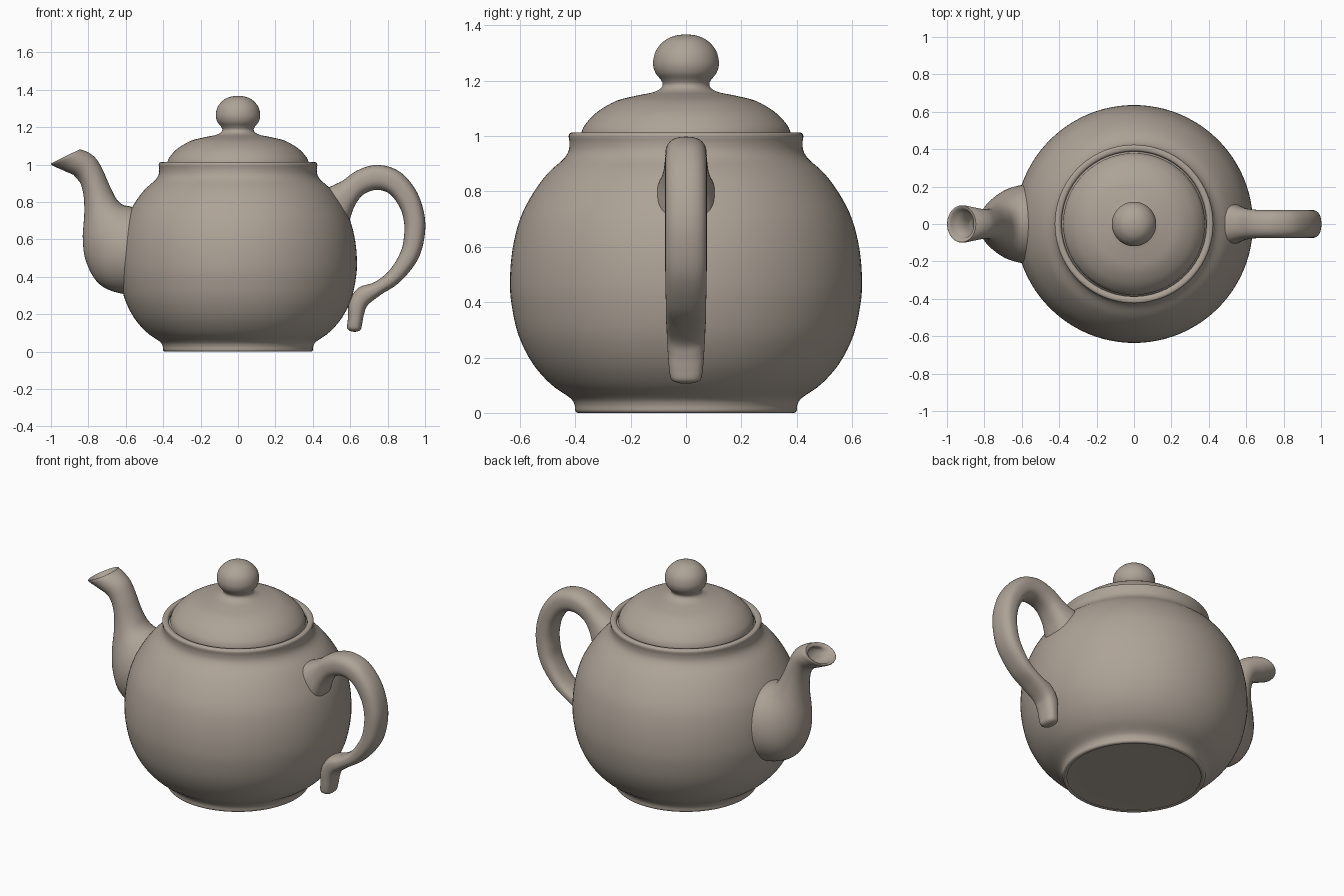
import bpy, math
from mathutils import Vector

cube = bpy.data.objects.get("Cube")
if cube:
    bpy.data.objects.remove(cube)

clay = bpy.data.materials.new("warm_grey_clay")
clay.use_nodes = True
colour = (0.42, 0.365, 0.31, 1)
clay.diffuse_color = colour
clay.node_tree.nodes["Principled BSDF"].inputs["Base Color"].default_value = colour


def smooth_rows(rows, steps):
    """Catmull-Rom through rows of numbers."""
    rows = [Vector(r) for r in rows]
    out = []
    for i in range(len(rows) - 1):
        a, b, c, d = (rows[min(max(i + k, 0), len(rows) - 1)] for k in (-1, 0, 1, 2))
        for s in range(steps):
            t = s / steps
            out.append(0.5 * (2 * b + (c - a) * t + (2 * a - 5 * b + 4 * c - d) * t ** 2
                              + (3 * b - a - 3 * c + d) * t ** 3))
    return out + [rows[-1]]


def skin(name, rings):
    """Join rings of points into a closed, smooth surface."""
    n = len(rings[0])
    verts = [p for ring in rings for p in ring]
    faces = [(i * n + j, i * n + (j + 1) % n, (i + 1) * n + (j + 1) % n, (i + 1) * n + j)
             for i in range(len(rings) - 1) for j in range(n)]
    faces += [tuple(reversed(range(n))), tuple(range(len(verts) - n, len(verts)))]
    mesh = bpy.data.meshes.new(name)
    mesh.from_pydata(verts, [], faces)
    mesh.materials.append(clay)
    obj = bpy.data.objects.new(name, mesh)
    bpy.context.collection.objects.link(obj)
    bpy.ops.object.select_all(action="DESELECT")
    bpy.context.view_layer.objects.active = obj
    obj.select_set(True)
    bpy.ops.object.mode_set(mode="EDIT")
    bpy.ops.mesh.select_all(action="SELECT")
    bpy.ops.mesh.normals_make_consistent(inside=False)
    bpy.ops.object.mode_set(mode="OBJECT")
    bpy.ops.object.shade_smooth_by_angle(angle=math.radians(50))
    return obj


def lathe(name, profile, sides=96):
    rings = []
    for r, z in smooth_rows(profile, 4):
        r = max(r, 0.001)
        rings.append([(r * math.cos(a), r * math.sin(a), z)
                      for a in (2 * math.pi * j / sides for j in range(sides))])
    return skin(name, rings)


def loft(name, sections, power=1.0, sides=40):
    """Each section: outer x, z, inner x, z and half width in y."""
    def soft(v):
        return math.copysign(abs(v) ** power, v)
    rings = []
    for ox, oz, ix, iz, w in smooth_rows(sections, 6):
        ring = []
        for j in range(sides):
            a = 2 * math.pi * j / sides
            c, s = soft(math.cos(a)), soft(math.sin(a))
            ring.append(((ox + ix) / 2 + c * (ox - ix) / 2, w * s,
                         (oz + iz) / 2 + c * (oz - iz) / 2))
        rings.append(ring)
    return skin(name, rings)


# Round pot with a recessed underside, foot ring and raised rim
lathe("pot_body", [
    (0, .015), (.36, .015), (.375, .003), (.39, 0), (.4, .008), (.403, .03), (.42, .055),
    (.49, .105), (.555, .18), (.605, .28), (.63, .39), (.636, .48), (.627, .59), (.6, .7),
    (.555, .79), (.5, .865), (.445, .915), (.425, .945), (.421, .975), (.424, 1.0),
    (.418, 1.011), (.405, 1.013), (.392, 1.008), (.387, .99), (.385, .96), (0, .955)])

# Domed lid with a ball knob
lathe("lid", [
    (0, .95), (.37, .955), (.378, .99), (.377, 1.015), (.362, 1.045), (.32, 1.088),
    (.25, 1.128), (.17, 1.148), (.12, 1.158), (.092, 1.172), (.084, 1.188), (.092, 1.205),
    (.111, 1.23), (.119, 1.265), (.108, 1.31), (.075, 1.347), (.035, 1.364), (0, 1.367)])

# Curved spout, flaring at the pot and hollow at the mouth
loft("spout", [
    (-.48, .31, -.48, .75, .22), (-.62, .31, -.57, .775, .21), (-.74, .36, -.615, .785, .185),
    (-.81, .475, -.645, .81, .145), (-.83, .6, -.668, .85, .112), (-.822, .74, -.692, .9, .09),
    (-.828, .85, -.72, .965, .08), (-.86, .93, -.757, 1.03, .08), (-.93, .967, -.8, 1.065, .09),
    (-.995, .997, -.838, 1.08, .1), (-.99, 1.01, -.848, 1.08, .093), (-.965, 1.0, -.855, 1.06, .075),
    (-.91, .975, -.81, 1.04, .06), (-.84, .9, -.765, .97, .045)])

# Looped handle with a small downturned tail
loft("handle", [
    (.44, .86, .52, .62, .125), (.5, .885, .585, .68, .105), (.56, .915, .622, .775, .085),
    (.64, .97, .67, .84, .076), (.745, .998, .745, .865, .075), (.86, .965, .815, .84, .075),
    (.95, .865, .868, .765, .075), (.995, .74, .888, .69, .075), (.998, .62, .888, .62, .075),
    (.96, .49, .87, .535, .075), (.865, .372, .81, .435, .073), (.765, .305, .73, .372, .072),
    (.695, .25, .645, .342, .07), (.675, .205, .595, .27, .067), (.665, .155, .588, .18, .062),
    (.657, .12, .583, .13, .055), (.64, .108, .595, .113, .035), (.622, .106, .61, .107, .008)],
     power=.8)
